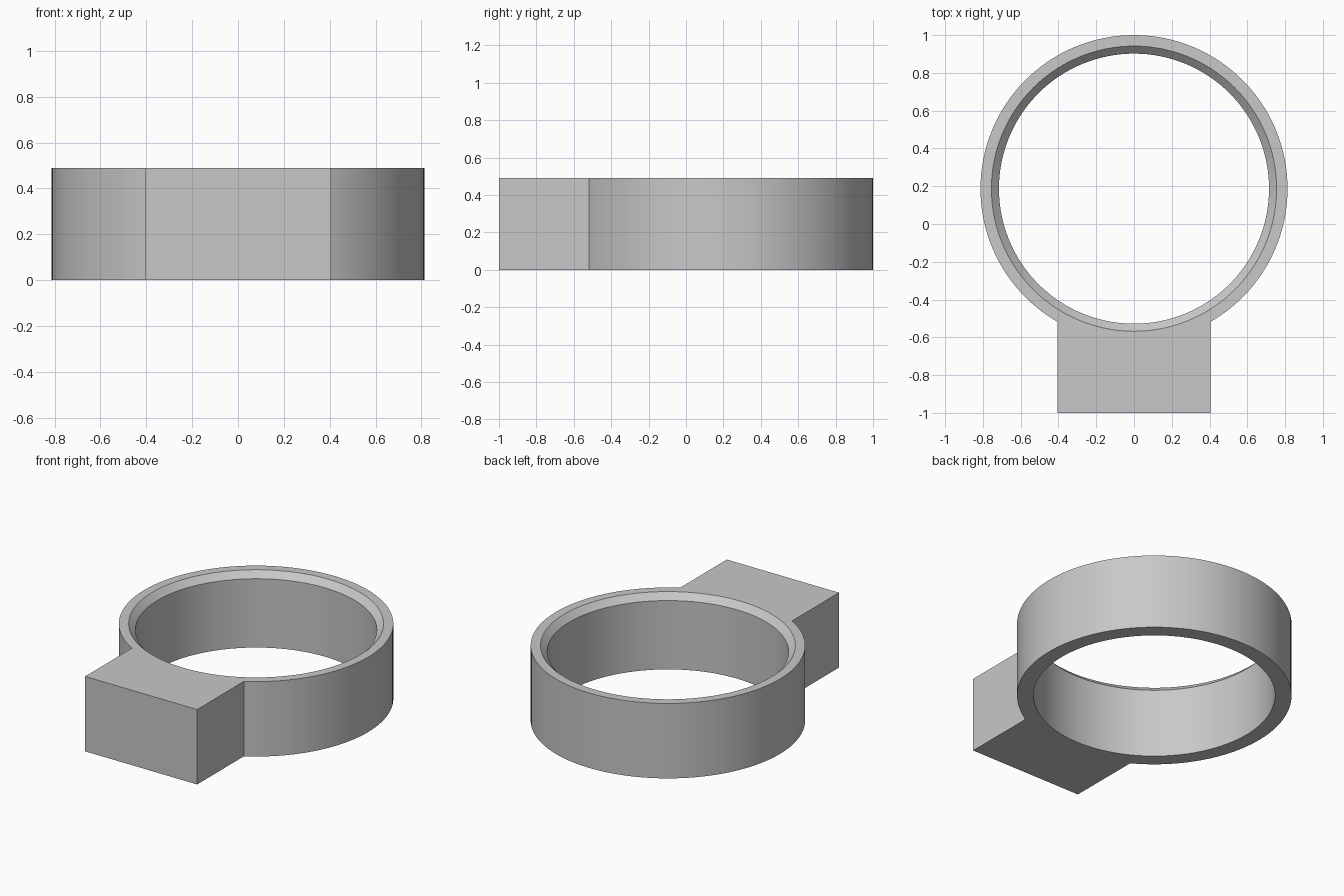
import bpy, bmesh, math

HEIGHT = 0.49
CENTRE_Y = 0.187
OUTER_R, BORE_R, RIM_R = 0.813, 0.715, 0.755
SEGMENTS = 128

cube = bpy.data.objects.get("Cube")
if cube:
    bpy.data.objects.remove(cube, do_unlink=True)

grey = bpy.data.materials.new("plain grey")
grey.use_nodes = True
colour = (0.58, 0.58, 0.58, 1)
grey.diffuse_color = colour
grey.node_tree.nodes["Principled BSDF"].inputs["Base Color"].default_value = colour


def prism(name, outline, levels):
    """Stack scaled copies of an outline at (z, scale) levels and cap both ends."""
    bm = bmesh.new()
    loops = [[bm.verts.new((x * s, y * s, z)) for x, y in outline] for z, s in levels]
    n = len(outline)
    for low, high in zip(loops, loops[1:]):
        for i in range(n):
            j = (i + 1) % n
            bm.faces.new((low[i], low[j], high[j], high[i]))
    bm.faces.new(loops[0][::-1])
    bm.faces.new(loops[-1])
    mesh = bpy.data.meshes.new(name)
    bm.to_mesh(mesh)
    bm.free()
    mesh.materials.append(grey)
    obj = bpy.data.objects.new(name, mesh)
    bpy.context.collection.objects.link(obj)
    return obj


def combine(target, tool, operation):
    """Apply a boolean and remove the tool object."""
    mod = target.modifiers.new(operation.title(), "BOOLEAN")
    mod.operation, mod.solver, mod.object = operation, "EXACT", tool
    bpy.ops.object.select_all(action="DESELECT")
    bpy.context.view_layer.objects.active = target
    target.select_set(True)
    bpy.ops.object.modifier_apply(modifier=mod.name)
    bpy.data.objects.remove(tool, do_unlink=True)


angles = [2 * math.pi * i / SEGMENTS for i in range(SEGMENTS)]
circle = [(math.cos(a), math.sin(a)) for a in angles]

# Solid collar
ring = prism("ring_with_block", circle, [(0, OUTER_R), (HEIGHT, OUTER_R)])
ring.location.y = CENTRE_Y

# Mounting block at the front
block = prism("front_block", [(-0.405, -1), (0.405, -1), (0.405, -0.3), (-0.405, -0.3)],
              [(0, 1), (HEIGHT, 1)])

# Through bore with a chamfered upper lip
chamfer = RIM_R - BORE_R
bore = prism("bore_cutter", circle,
             [(-0.1, BORE_R), (HEIGHT - chamfer, BORE_R), (HEIGHT + chamfer, RIM_R + chamfer)])
bore.location.y = CENTRE_Y
bore.hide_render = True

bpy.context.view_layer.update()
combine(ring, block, "UNION")
combine(ring, bore, "DIFFERENCE")

bpy.ops.object.shade_smooth_by_angle(angle=math.radians(30))
